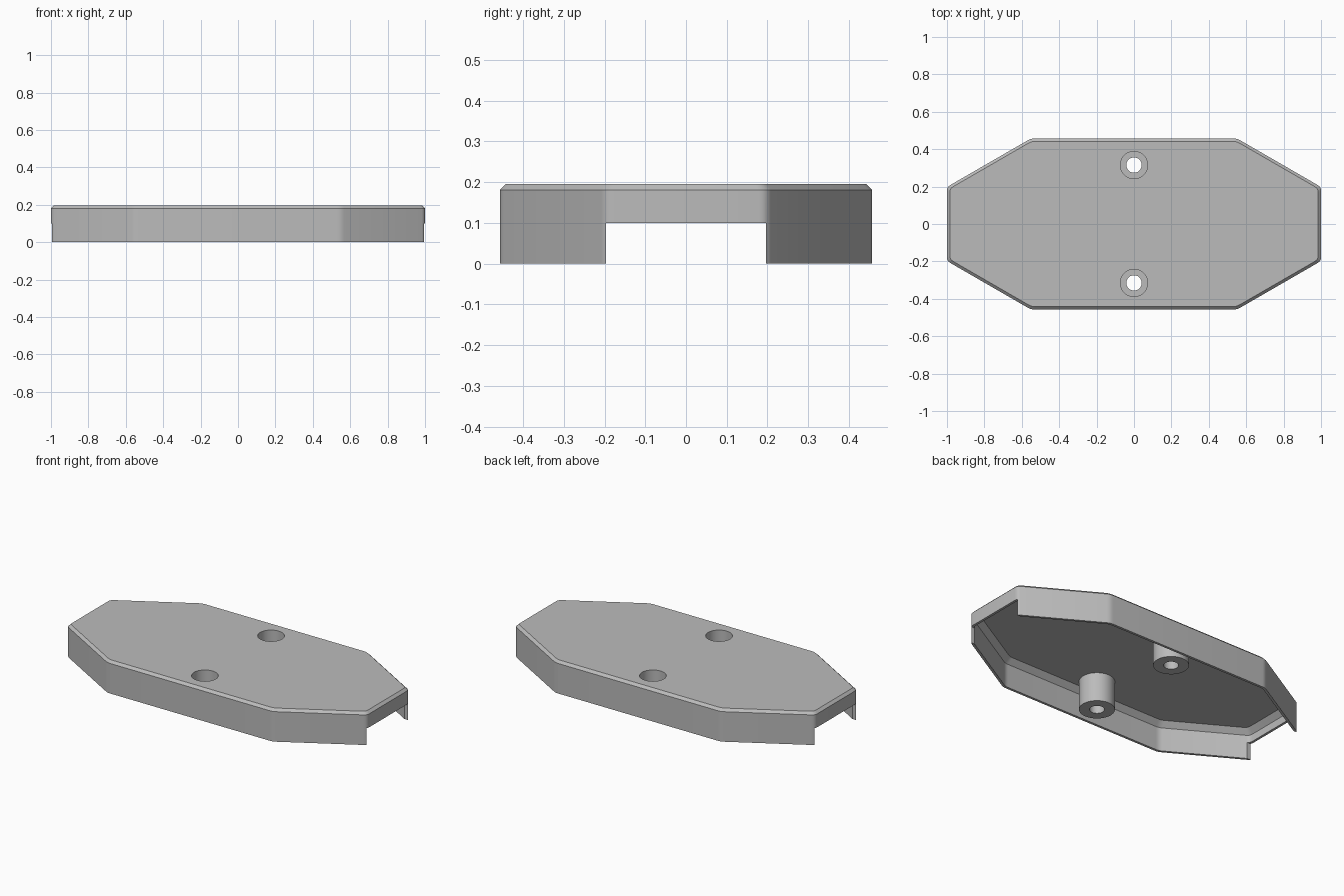
import bpy, bmesh, math
from mathutils import Vector

cube = bpy.data.objects.get("Cube")
if cube:
    bpy.data.objects.remove(cube, do_unlink=True)

HEIGHT, WALL, CHAMFER = 0.196, 0.015, 0.015
HALF_X, HALF_Y, NOTCH_Y, NOTCH_Z = 1.0, 0.457, 0.196, 0.1
HOLE_Y = 0.315
TILT = math.radians(60)

grey = bpy.data.materials.new("plain grey")
grey.use_nodes = True
colour = (0.5, 0.5, 0.5, 1)
grey.diffuse_color = colour
grey.node_tree.nodes["Principled BSDF"].inputs["Base Color"].default_value = colour


def outline(inset, radius=0.02, steps=4):
    """Eight-sided plan with slightly rounded corners, shrunk by inset."""
    nx, ny = math.cos(TILT), math.sin(TILT)
    hx, hy = HALF_X - inset, HALF_Y - inset
    d = nx * HALF_X + ny * 0.198 - inset
    a = Vector((hx, (d - nx * hx) / ny))
    b = Vector(((d - ny * hy) / nx, hy))
    quarter = [a, b]
    half = quarter + [Vector((-p.x, p.y)) for p in reversed(quarter)]
    corners = half + [-p for p in half]
    pts = []
    for i, c in enumerate(corners):
        start = c + (corners[i - 1] - c).normalized() * radius
        end = c + (corners[(i + 1) % len(corners)] - c).normalized() * radius
        for s in range(steps + 1):
            t = s / steps
            pts.append(start.lerp(c, t).lerp(c.lerp(end, t), t))
    return pts


def finish(bm, name):
    bmesh.ops.recalc_face_normals(bm, faces=bm.faces)
    mesh = bpy.data.meshes.new(name)
    bm.to_mesh(mesh)
    bm.free()
    mesh.materials.append(grey)
    ob = bpy.data.objects.new(name, mesh)
    bpy.context.collection.objects.link(ob)
    return ob


def loft(name, sections):
    """Closed solid through (inset, height) sections of the plan."""
    bm = bmesh.new()
    rings = [[bm.verts.new((p.x, p.y, z)) for p in outline(i)] for i, z in sections]
    for low, high in zip(rings, rings[1:]):
        for k in range(len(low)):
            n = (k + 1) % len(low)
            bm.faces.new((low[k], low[n], high[n], high[k]))
    bm.faces.new(rings[0])
    bm.faces.new(rings[-1])
    return finish(bm, name)


def cylinder(name, radius, y, z0, z1):
    bm = bmesh.new()
    bmesh.ops.create_cone(bm, cap_ends=True, segments=48, radius1=radius,
                          radius2=radius, depth=z1 - z0)
    bmesh.ops.translate(bm, verts=bm.verts, vec=(0, y, (z0 + z1) / 2))
    return finish(bm, name)


def combine(target, tool, operation):
    mod = target.modifiers.new("join", "BOOLEAN")
    mod.operation, mod.solver, mod.object = operation, "EXACT", tool
    bpy.context.view_layer.objects.active = target
    bpy.ops.object.modifier_apply(modifier=mod.name)
    bpy.data.objects.remove(tool, do_unlink=True)


# Chamfered octagonal shell, open underneath
cover = loft("cover_shell", [(0, 0), (0, HEIGHT - CHAMFER), (CHAMFER, HEIGHT)])
hollow = loft("hollow_cutter", [(WALL, -0.05), (WALL, 0.145), (0.045, 0.176)])
combine(cover, hollow, "DIFFERENCE")

# Openings through both end walls
bm = bmesh.new()
bmesh.ops.create_cube(bm, size=1)
bmesh.ops.scale(bm, verts=bm.verts, vec=(2.2, 2 * NOTCH_Y, 2 * NOTCH_Z))
combine(cover, finish(bm, "notch_cutter"), "DIFFERENCE")

# Screw bosses with counterbored holes
for y in (-HOLE_Y, HOLE_Y):
    combine(cover, cylinder("screw_boss", 0.098, y, 0, 0.186), "UNION")
    combine(cover, cylinder("counterbore", 0.073, y, 0.06, 0.3), "DIFFERENCE")
    combine(cover, cylinder("screw_hole", 0.041, y, -0.1, 0.3), "DIFFERENCE")

bpy.ops.object.select_all(action="DESELECT")
cover.select_set(True)
bpy.context.view_layer.objects.active = cover
bpy.ops.object.shade_smooth_by_angle(angle=math.radians(25))
